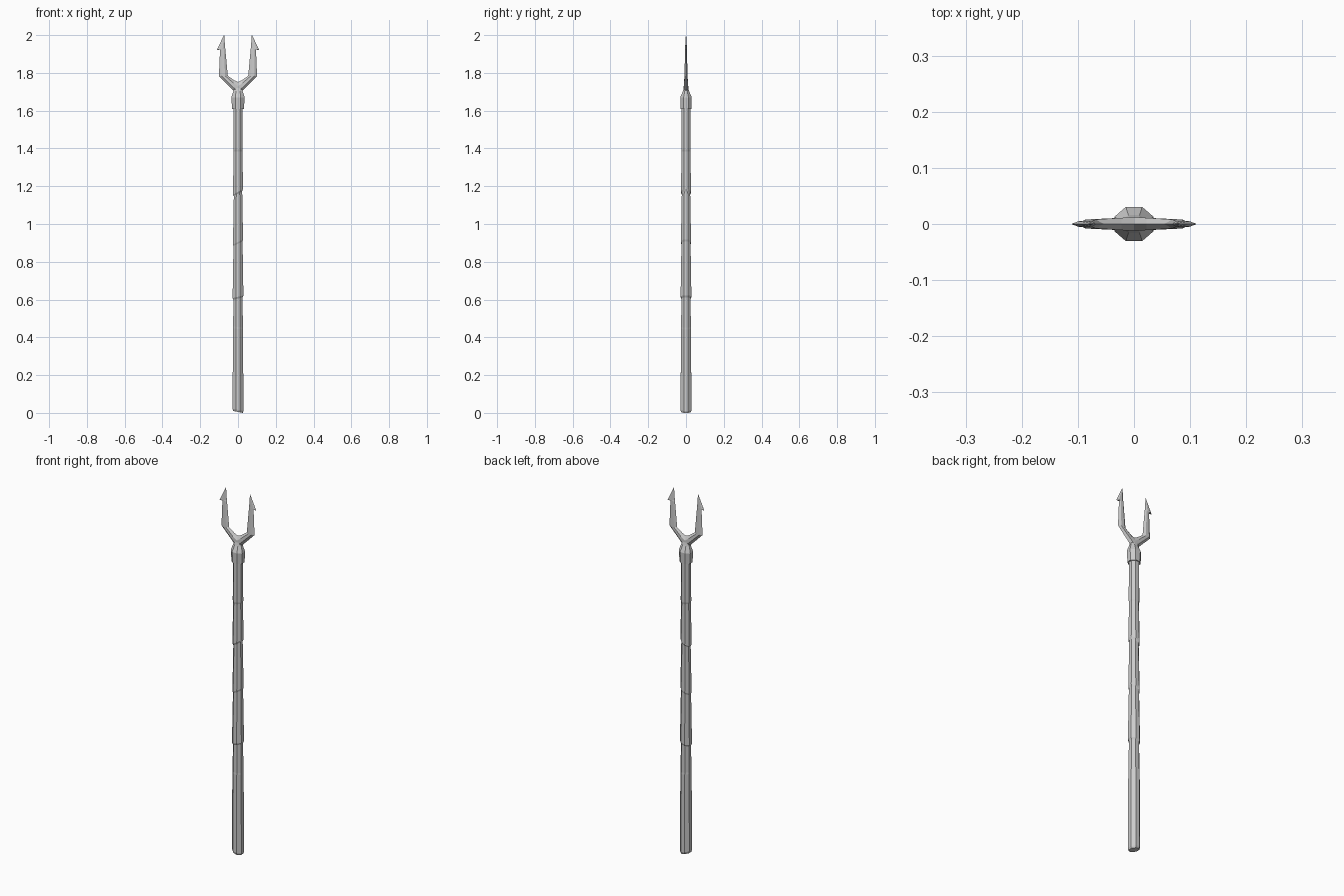
import bpy, bmesh, math

if "Cube" in bpy.data.objects:
    bpy.data.objects.remove(bpy.data.objects["Cube"])


def make(name, bm):
    bmesh.ops.recalc_face_normals(bm, faces=bm.faces)
    me = bpy.data.meshes.new(name)
    bm.to_mesh(me)
    bm.free()
    ob = bpy.data.objects.new(name, me)
    bpy.context.collection.objects.link(ob)
    return ob


def loft(name, rings, close_start=True, close_end=True):
    """Skin a list of equally sized point rings."""
    bm = bmesh.new()
    vs = [[bm.verts.new(p) for p in r] for r in rings]
    for a, b in zip(vs, vs[1:]):
        for i in range(len(a)):
            j = (i + 1) % len(a)
            bm.faces.new((a[i], a[j], b[j], b[i]))
    if close_start:
        bm.faces.new(vs[0][::-1])
    if close_end:
        bm.faces.new(vs[-1])
    return make(name, bm)


def ring(z, rx, ry=None, tilt=0.0, n=8):
    """Flat-sided ring whose plane rises to +x by the tilt."""
    ry = ry or rx
    pts = []
    for i in range(n):
        a = math.tau * (i + 0.5) / n
        x, y = rx * math.cos(a), ry * math.sin(a)
        pts.append((x, y, z + tilt * x))
    return pts


# Shaft: carved lengths, each with a slightly overhanging, slanted lower lip
rings = [ring(0.005, 0.027, tilt=-0.2), ring(0.016, 0.031, tilt=-0.2)]
joints = [(0.45, 0.029, 0.028, -0.1), (0.61, 0.026, 0.031, 0.25),
          (0.90, 0.026, 0.029, 0.5), (1.165, 0.024, 0.029, 0.6),
          (1.39, 0.025, 0.027, 0.0)]
for z, r_below, r_above, tilt in joints:
    rings.append(ring(z - 0.005, r_below, tilt=tilt))
    rings.append(ring(z + 0.005, r_above, tilt=tilt))
rings.append(ring(1.63, 0.026))
loft("shaft", rings)

# Metal socket that flattens into the fork
loft("socket", [ring(1.61, 0.034, 0.031), ring(1.67, 0.038, 0.033),
                ring(1.705, 0.026, 0.017), ring(1.735, 0.022, 0.009)])

# Fork prong: bevelled blade section through outer edge and inner edge stations
stations = [  # outer x, z, inner x, z, half thickness
    (0.0, 1.68, 0.0, 1.752, 0.012),
    (0.024, 1.705, 0.022, 1.762, 0.011),
    (0.101, 1.783, 0.054, 1.785, 0.008),
    (0.095, 1.924, 0.067, 1.924, 0.005),
    (0.112, 1.921, 0.068, 1.932, 0.005),
    (0.075, 1.999, 0.073, 2.0, 0.001)]
sections = []
for ox, oz, ix, iz, t in stations:
    def at(f, y):
        return (ox + (ix - ox) * f, y, oz + (iz - oz) * f)
    sections.append([at(0, 0), at(0.3, -t), at(0.7, -t),
                     at(1, 0), at(0.7, t), at(0.3, t)])
fork = loft("fork", sections, close_start=False)
mirror = fork.modifiers.new("mirror", 'MIRROR')
mirror.use_axis[0] = True
mirror.use_clip = True
